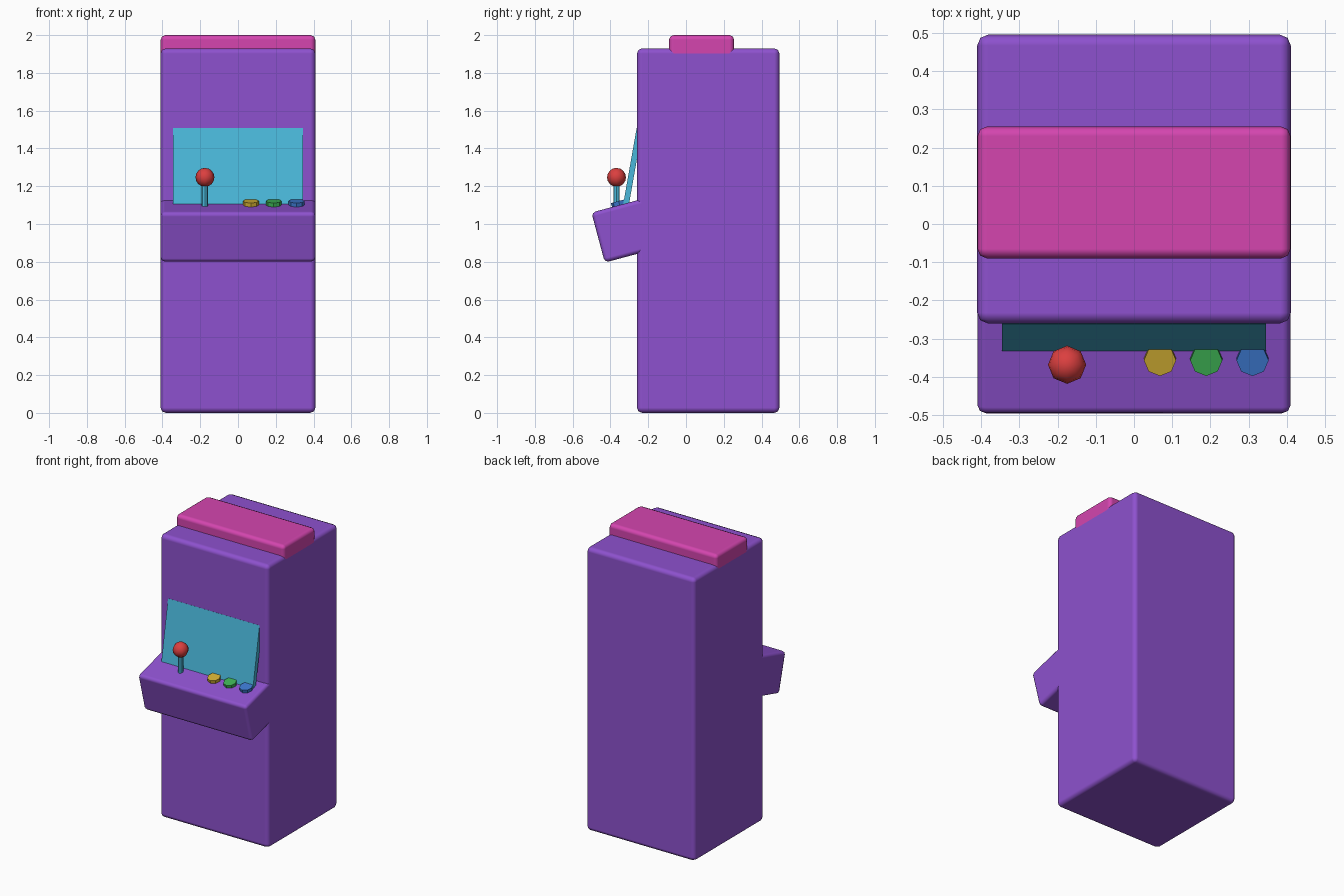
import bpy
from math import radians

if "Cube" in bpy.data.objects:
    bpy.data.objects.remove(bpy.data.objects["Cube"], do_unlink=True)


def material(name, rgb):
    m = bpy.data.materials.new(name)
    m.use_nodes = True
    m.diffuse_color = (*rgb, 1)
    m.node_tree.nodes["Principled BSDF"].inputs["Base Color"].default_value = (*rgb, 1)
    return m


purple = material("purple", (0.27, 0.083, 0.62))
pink = material("pink", (0.66, 0.06, 0.43))
cyan = material("cyan", (0.068, 0.477, 0.70))
red = material("red", (0.71, 0.05, 0.05))
yellow = material("yellow", (0.63, 0.42, 0.033))
green = material("green", (0.047, 0.44, 0.09))
blue = material("blue", (0.045, 0.188, 0.62))


def finish(name, mat):
    ob = bpy.context.object
    ob.name = name
    ob.data.materials.append(mat)
    return ob


def box(name, mat, size, centre, tilt=0, bevel=0):
    bpy.ops.mesh.primitive_cube_add(size=1, location=centre)
    ob = finish(name, mat)
    ob.scale = size
    bpy.ops.object.transform_apply(location=False, rotation=False, scale=True)
    ob.rotation_euler.x = radians(tilt)
    if bevel:
        bpy.ops.object.shade_smooth()
        mod = ob.modifiers.new("rounded_edges", "BEVEL")
        mod.width = bevel
        mod.segments = 2
        mod.harden_normals = True
    return ob


def cylinder(name, mat, radius, depth, centre, tilt=0, sides=8):
    bpy.ops.mesh.primitive_cylinder_add(vertices=sides, radius=radius, depth=depth,
                                        location=centre, rotation=(radians(tilt), 0, 0))
    return finish(name, mat)


# Cabinet, with the sign block sunk into its top
box("cabinet", purple, (0.82, 0.755, 1.93), (0, 0.1175, 0.965), bevel=0.028)
box("sign_block", pink, (0.819, 0.345, 0.30), (0, 0.0825, 1.85), bevel=0.025)

# Control panel, tilted toward the player
box("control_panel", purple, (0.819, 0.40, 0.274), (0, -0.272, 0.98), tilt=15, bevel=0.022)

# Screen leaning back into the cabinet
box("screen", cyan, (0.69, 0.03, 0.44), (0, -0.2845, 1.29), tilt=-10)

# Joystick
cylinder("joystick_shaft", cyan, 0.017, 0.16, (-0.175, -0.368, 1.155))
bpy.ops.mesh.primitive_uv_sphere_add(segments=8, ring_count=8, radius=0.05,
                                     location=(-0.175, -0.368, 1.247))
finish("joystick_ball", red)
bpy.ops.object.shade_smooth()

# Row of push buttons, square to the control panel
for i, mat in enumerate((yellow, green, blue)):
    cylinder(mat.name + "_button", mat, 0.042, 0.03,
             (0.068 + 0.121 * i, -0.353, 1.107), tilt=15)
